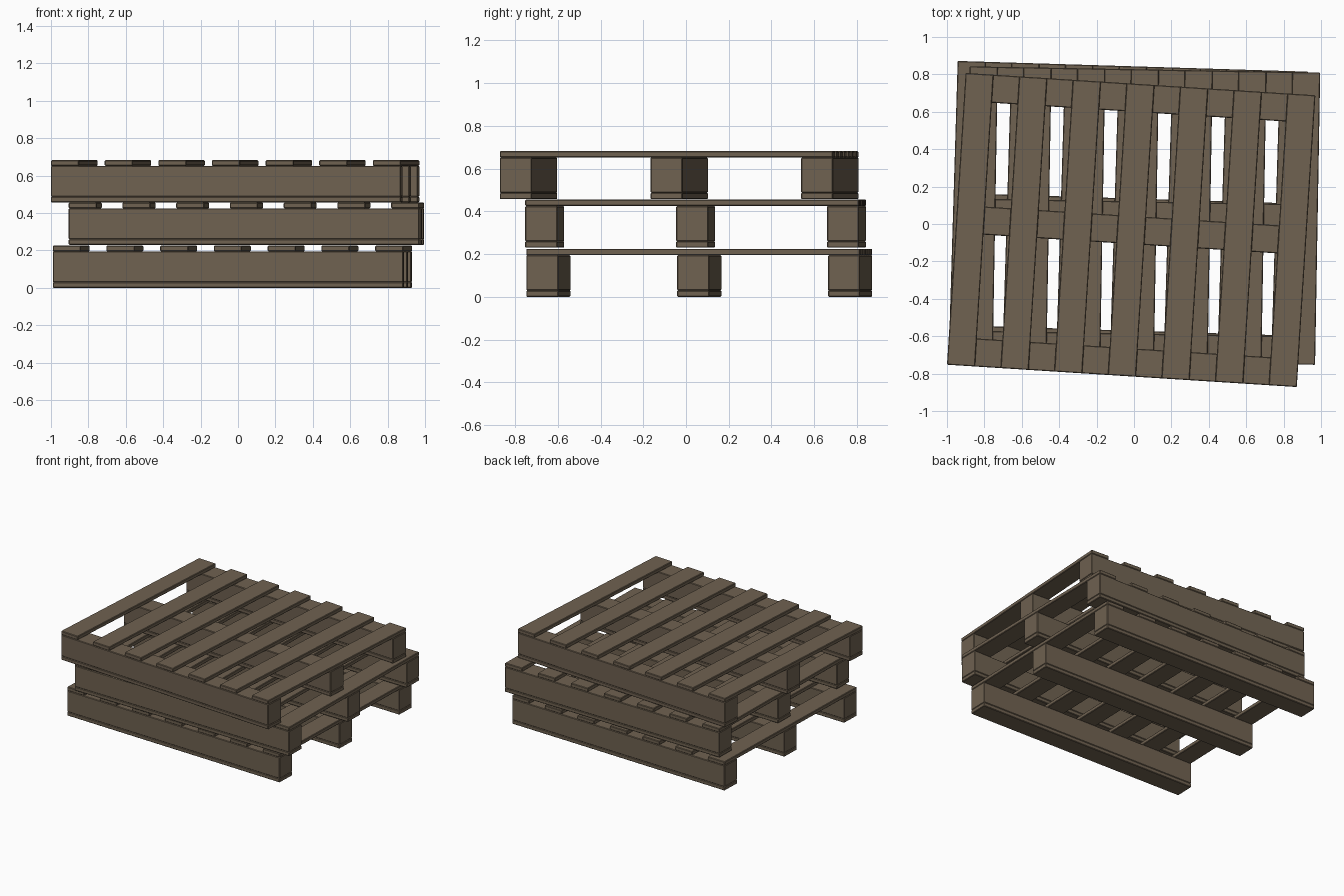
import bpy
from math import radians
from mathutils import Matrix, Vector

if "Cube" in bpy.data.objects:
    bpy.data.objects.remove(bpy.data.objects["Cube"])

L, D = 1.874, 1.563          # pallet length (x) and depth (y)
W, T = 0.15, 0.03            # board width and thickness
H = 0.225                    # pallet height

wood = bpy.data.materials.new("weathered brown wood")
wood.diffuse_color = (0.16, 0.122, 0.082, 1)
wood.use_nodes = True
wood.node_tree.nodes["Principled BSDF"].inputs["Base Color"].default_value = wood.diffuse_color


def board(name, pose, centre, size):
    """Wooden board with slightly eased edges."""
    bpy.ops.mesh.primitive_cube_add(size=1)
    ob = bpy.context.object
    ob.name = name
    ob.data.transform(Matrix.Diagonal((*size, 1)))
    ob.matrix_world = pose @ Matrix.Translation(Vector(centre))
    ob.data.materials.append(wood)
    bevel = ob.modifiers.new("eased edges", 'BEVEL')
    bevel.width = 0.004
    bevel.segments = 1


def pallet(level, x, y, z, angle):
    pose = Matrix.Translation((x, y, z)) @ Matrix.Rotation(radians(angle), 4, 'Z')
    # three stringers, each with a bottom runner
    for i in (-1, 0, 1):
        yy = i * (D - W) / 2
        board(f"{level}_runner", pose, (0, yy, T / 2), (L, W, T))
        board(f"{level}_stringer", pose, (0, yy, H / 2), (L, W, H - 2 * T))
    # seven deck slats
    for i in range(7):
        xx = (i / 6 - 0.5) * (L - W)
        board(f"{level}_deck_slat", pose, (xx, 0, H - T / 2), (W, D, T))


# stack of three pallets, each turned a little
pallet("bottom", -0.03, 0.062, 0.0, -1.75)
pallet("middle", 0.045, 0.045, 0.23, -1.0)
pallet("top", -0.015, -0.032, 0.457, -3.65)
